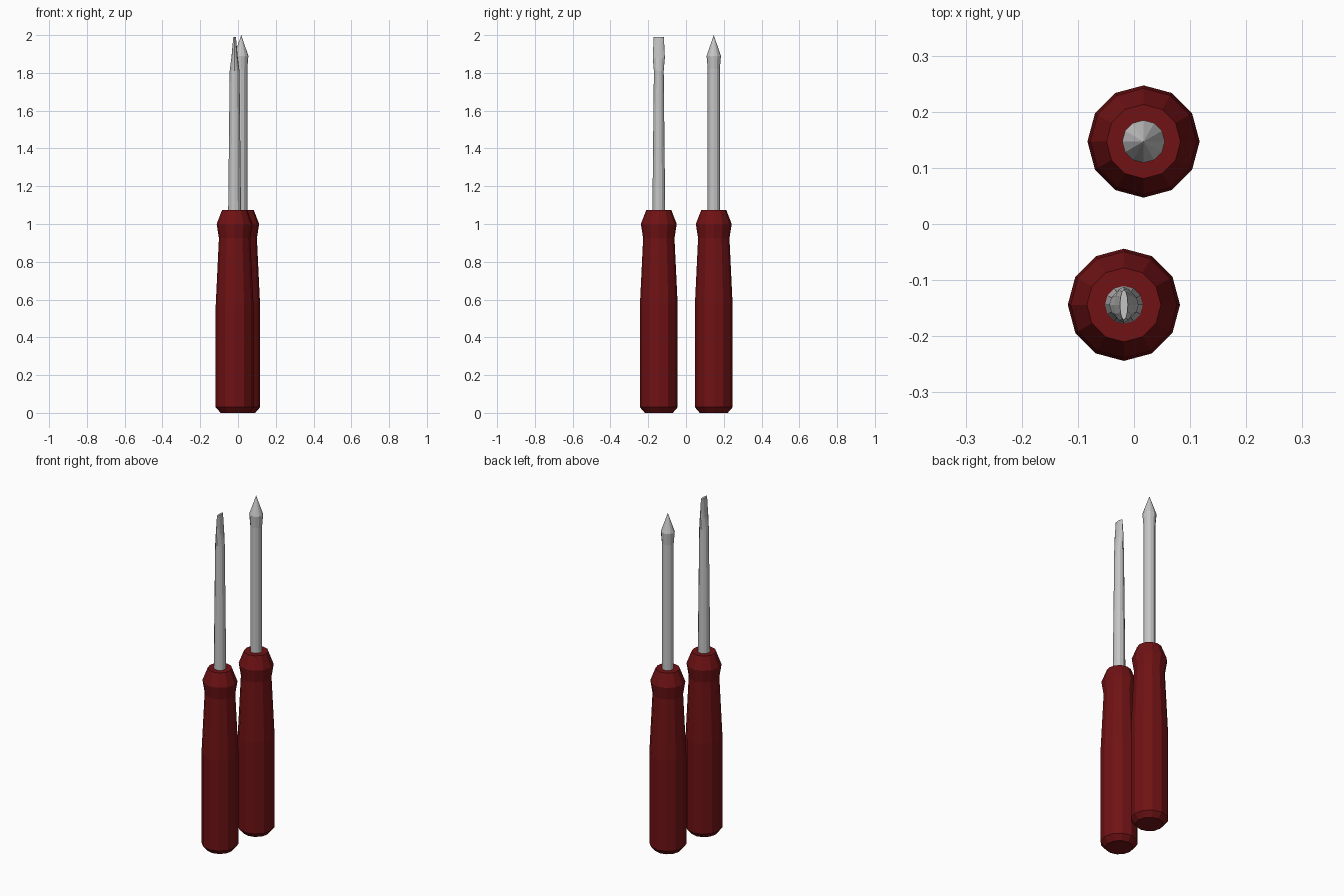
import bpy, math

if "Cube" in bpy.data.objects:
    bpy.data.objects.remove(bpy.data.objects["Cube"])

SIDES = 12


def material(name, rgb):
    m = bpy.data.materials.new(name)
    m.diffuse_color = (*rgb, 1)
    m.use_nodes = True
    m.node_tree.nodes["Principled BSDF"].inputs["Base Color"].default_value = m.diffuse_color
    return m


RED = material("dark red", (0.16, 0.006, 0.007))
STEEL = material("steel grey", (0.56, 0.56, 0.56))


def lathe(name, centre, rings, mat, point=None):
    """Stack of 12-sided rings (z, half width x, half width y), optionally closed by a point."""
    verts, faces = [], []
    for z, rx, ry in rings:
        for i in range(SIDES):
            a = 2 * math.pi * i / SIDES
            verts.append((rx * math.cos(a), ry * math.sin(a), z))
    for r in range(len(rings) - 1):
        for i in range(SIDES):
            j = (i + 1) % SIDES
            a, b = r * SIDES, (r + 1) * SIDES
            faces.append((a + i, a + j, b + j, b + i))
    faces.append(tuple(reversed(range(SIDES))))
    last = (len(rings) - 1) * SIDES
    if point is None:
        faces.append(tuple(range(last, last + SIDES)))
    else:
        verts.append((0, 0, point))
        for i in range(SIDES):
            faces.append((last + i, last + (i + 1) % SIDES, len(verts) - 1))
    mesh = bpy.data.meshes.new(name)
    mesh.from_pydata(verts, [], faces)
    mesh.materials.append(mat)
    obj = bpy.data.objects.new(name, mesh)
    obj.location = (*centre, 0)
    bpy.context.collection.objects.link(obj)
    return obj


FLAT_POS = (-0.018, -0.144)
POINT_POS = (0.017, 0.147)

# Grips: chamfered butt, long body, narrow neck, flared collar
grip = [(0, 0.074), (0.03, 0.1), (0.57, 0.1), (0.925, 0.083), (1.0, 0.095), (1.075, 0.066)]
for name, pos in (("flat_driver_handle", FLAT_POS), ("pointed_driver_handle", POINT_POS)):
    lathe(name, pos, [(z, r, r) for z, r in grip], RED)

# Flat blade: tapered shaft flattened into a thin, slightly spread tip
lathe("flat_driver_shaft", FLAT_POS,
      [(1.06, 0.034, 0.034), (1.81, 0.026, 0.026),
       (1.88, 0.017, 0.032), (1.99, 0.007, 0.027)], STEEL)

# Pointed blade: straight shaft, small flare, cone tip
lathe("pointed_driver_shaft", POINT_POS,
      [(1.06, 0.032, 0.032), (1.82, 0.032, 0.032), (1.89, 0.038, 0.038)], STEEL, point=2.0)
